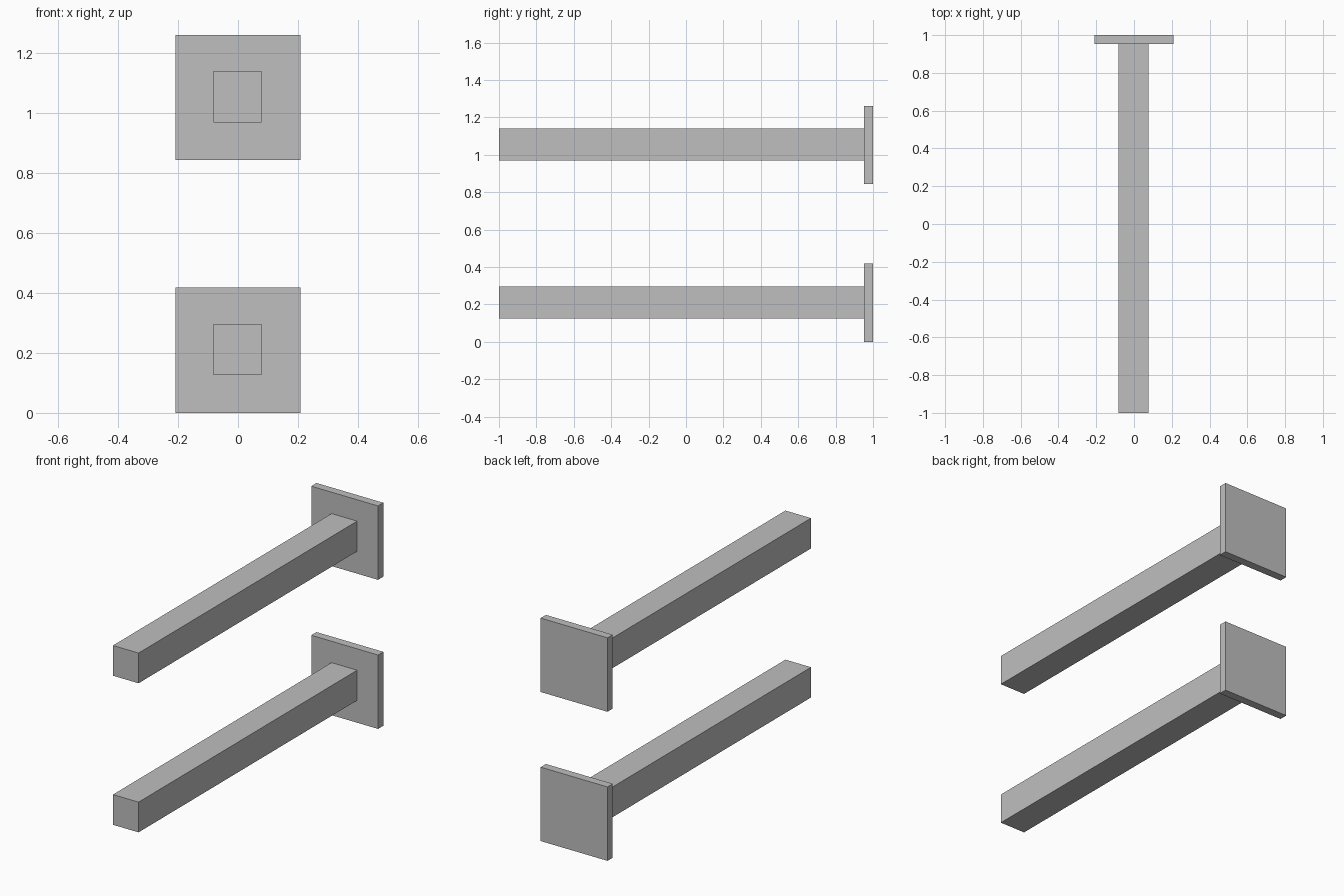
import bpy

cube = bpy.data.objects.get("Cube")
if cube:
    bpy.data.objects.remove(cube, do_unlink=True)

# Single grey finish
grey = bpy.data.materials.new("light_grey")
grey.use_nodes = True
colour = (0.52, 0.52, 0.52, 1)
grey.diffuse_color = colour
grey.node_tree.nodes["Principled BSDF"].inputs["Base Color"].default_value = colour


def box(name, low, high):
    """Add a box between two opposite corners."""
    centre = [(a + b) / 2 for a, b in zip(low, high)]
    bpy.ops.mesh.primitive_cube_add(size=1, location=centre)
    obj = bpy.context.object
    obj.name = name
    obj.scale = [b - a for a, b in zip(low, high)]
    bpy.ops.object.transform_apply(location=False, rotation=False, scale=True)
    obj.data.materials.append(grey)


# Two square bars, each fixed to a square plate at the back
PLATE_HALF = 0.209
PLATE_FRONT = 0.953
for level, base in (("lower", 0), ("upper", 0.843)):
    box(level + "_wall_plate",
        (-PLATE_HALF, PLATE_FRONT, base),
        (PLATE_HALF, 1, base + 2 * PLATE_HALF))
    box(level + "_bar",
        (-0.082, -1, base + 0.126),
        (0.078, PLATE_FRONT, base + 0.297))
